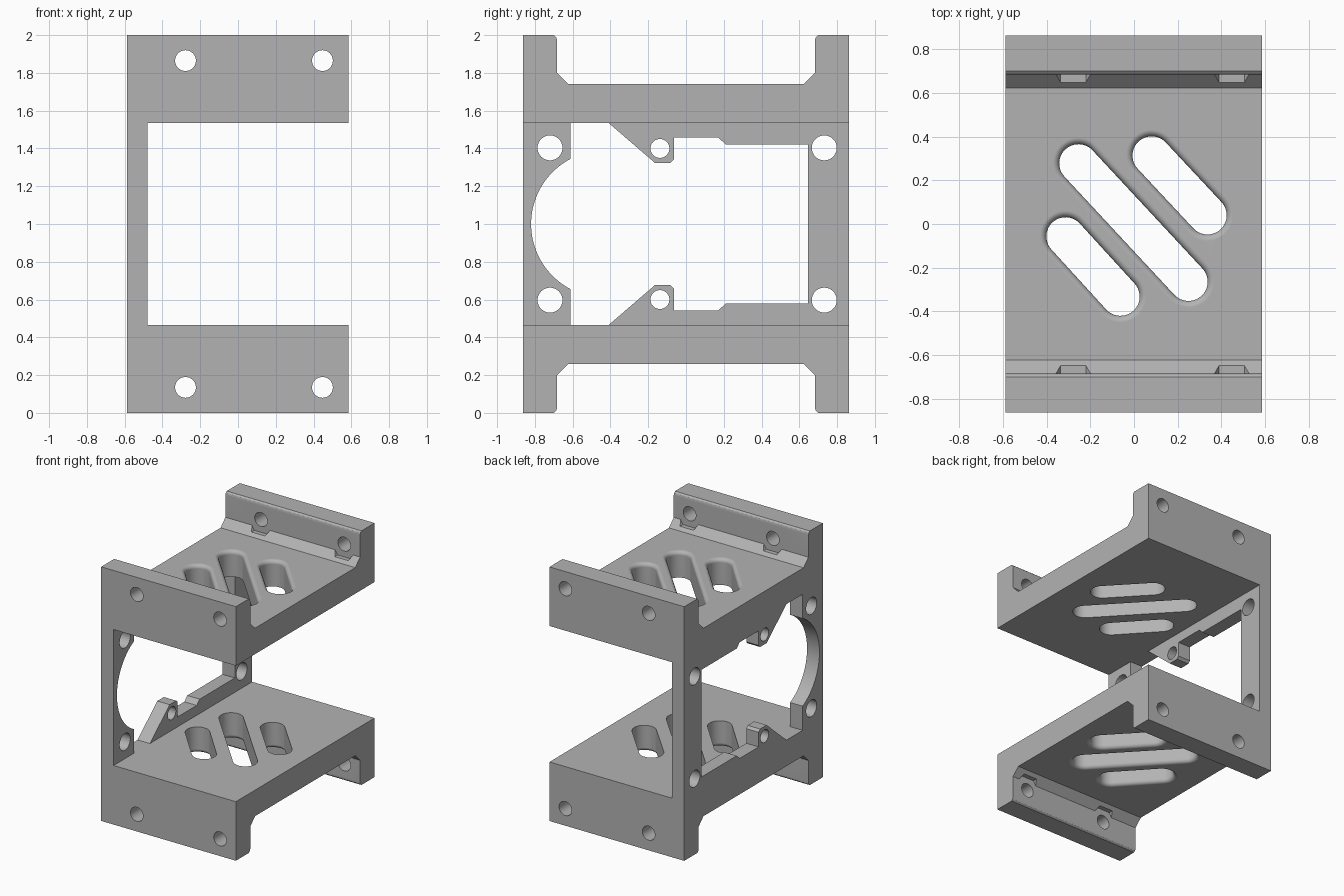
import bpy, bmesh
from math import pi, sin, cos, atan2
from mathutils import Vector

cube = bpy.data.objects.get("Cube")
if cube:
    bpy.data.objects.remove(cube, do_unlink=True)

X0, X1, WALL = -0.588, 0.585, -0.48      # side faces and inner face of the side wall
Y, FLANGE = 0.862, 0.683                 # outer and inner faces of the flanges
INNER, OUTER = 1.535, 1.74               # upper plate faces
SLOT_R, FILLET = 0.088, 0.03


def flip(points):
    """Mirror (y, z) points about mid height, in reverse order."""
    return [(y, 2 - z) for y, z in reversed(points)]


def loft(name, rings):
    """Closed solid through a list of equal rings of points."""
    bm = bmesh.new()
    loops = [[bm.verts.new(p) for p in ring] for ring in rings]
    for a, b in zip(loops, loops[1:]):
        for i in range(len(a)):
            j = (i + 1) % len(a)
            bm.faces.new((a[i], a[j], b[j], b[i]))
    bm.faces.new(loops[0])
    bm.faces.new(loops[-1])
    bmesh.ops.recalc_face_normals(bm, faces=bm.faces)
    mesh = bpy.data.meshes.new(name)
    bm.to_mesh(mesh)
    bm.free()
    obj = bpy.data.objects.new(name, mesh)
    bpy.context.collection.objects.link(obj)
    return obj


def prism_x(name, points, x0, x1):
    return loft(name, [[(x, y, z) for y, z in points] for x in (x0, x1)])


def prism_y(name, points, y0, y1):
    return loft(name, [[(x, y, z) for x, z in points] for y in (y0, y1)])


def circle(u, v, r, n=48, start=0.0):
    return [(u + r * cos(start + 2 * pi * i / n), v + r * sin(start + 2 * pi * i / n))
            for i in range(n)]


def stadium(p, q, r, z, n=20):
    """Ring of a rounded slot from p to q."""
    a = atan2(q[1] - p[1], q[0] - p[0])
    ring = []
    for c, start in ((q, a - pi / 2), (p, a + pi / 2)):
        for i in range(n + 1):
            t = start + pi * i / n
            ring.append((c[0] + r * cos(t), c[1] + r * sin(t), z))
    return ring


# Outer shape: two plates with chamfered flanges, solid between
quarter = [(Y, 2), (0.70, 2), (0.688, 1.99), (FLANGE, 1.975),
           (FLANGE, 1.80), (0.623, OUTER)]
top = quarter + [(-y, z) for y, z in reversed(quarter)]
bracket = prism_x("bracket", top + flip(top), X0, X1)

cutters = []

# Open space between the plates
cutters.append(prism_x("inner_space", [(-1, 2 - INNER), (1, 2 - INNER), (1, INNER), (-1, INNER)],
                       WALL, 1))

# Window in the side wall: round at the front, stepped at the back, with two tabs
half = [(-0.611, INNER), (-0.41, INNER), (-0.164, 1.323), (-0.082, 1.323),
        (-0.064, 1.342), (-0.064, 1.457), (0.172, 1.457), (0.209, 1.422), (0.646, 1.422)]
CY, R = -0.431, 0.389
end = atan2(0.345, -0.611 - CY)
steps = 36
arc = [(CY + R * cos(t), 1 + R * sin(t))
       for t in (2 * pi - end + (2 * end - 2 * pi) * i / steps for i in range(steps + 1))]
cutters.append(prism_x("window", half + flip(half) + arc, -0.7, -0.4))

for sign in (1, -1):
    # Screw holes through the wall corners and tabs
    for y, dz, r in ((-0.72, 0.403, 0.066), (0.732, 0.403, 0.066), (-0.138, 0.4, 0.05)):
        cutters.append(prism_x("wall_hole", circle(y, 1 + sign * dz, r), -0.7, -0.4))
    # Screw holes through both flanges, with hexagonal nut clearance between
    for x in (-0.278, 0.447):
        z = 1 + sign * 0.865
        cutters.append(prism_y("flange_hole", circle(x, z, 0.055), -1, 1))
        cutters.append(prism_y("nut_clearance", circle(x, z, 0.116, 6), -FLANGE, FLANGE))
    # Diagonal slots, rounded over at the outer face of each plate
    for p, q in (((-0.313, -0.057), (-0.062, -0.332)),
                 ((-0.254, 0.277), (0.249, -0.264)),
                 ((0.081, 0.313), (0.336, 0.04))):
        levels = [(INNER - 0.1, SLOT_R)]
        for i in range(7):
            t = pi / 2 * i / 6
            levels.append((OUTER - FILLET * (1 - sin(t)), SLOT_R + FILLET * (1 - cos(t))))
        levels.append((OUTER + 0.1, SLOT_R + FILLET))
        cutters.append(loft("slot", [stadium(p, q, r, 1 + sign * (z - 1)) for z, r in levels]))

# Cut everything and bake the result
for c in cutters:
    c.hide_render = True
    mod = bracket.modifiers.new("cut", 'BOOLEAN')
    mod.operation, mod.solver, mod.object = 'DIFFERENCE', 'EXACT', c
graph = bpy.context.evaluated_depsgraph_get()
mesh = bpy.data.meshes.new_from_object(bracket.evaluated_get(graph))
bracket.modifiers.clear()
bracket.data = mesh
for c in cutters:
    bpy.data.objects.remove(c, do_unlink=True)

# Plain grey material
grey = bpy.data.materials.new("plain_grey")
grey.use_nodes = True
colour = (0.45, 0.45, 0.45, 1)
grey.diffuse_color = colour
grey.node_tree.nodes["Principled BSDF"].inputs["Base Color"].default_value = colour
mesh.materials.clear()
mesh.materials.append(grey)

# Smooth round walls, crisp edges and flat plates
bpy.ops.object.select_all(action='DESELECT')
bracket.select_set(True)
bpy.context.view_layer.objects.active = bracket
bpy.ops.object.shade_smooth_by_angle(angle=pi / 7)
weighted = bracket.modifiers.new("flat_plates", 'WEIGHTED_NORMAL')
weighted.keep_sharp = True
